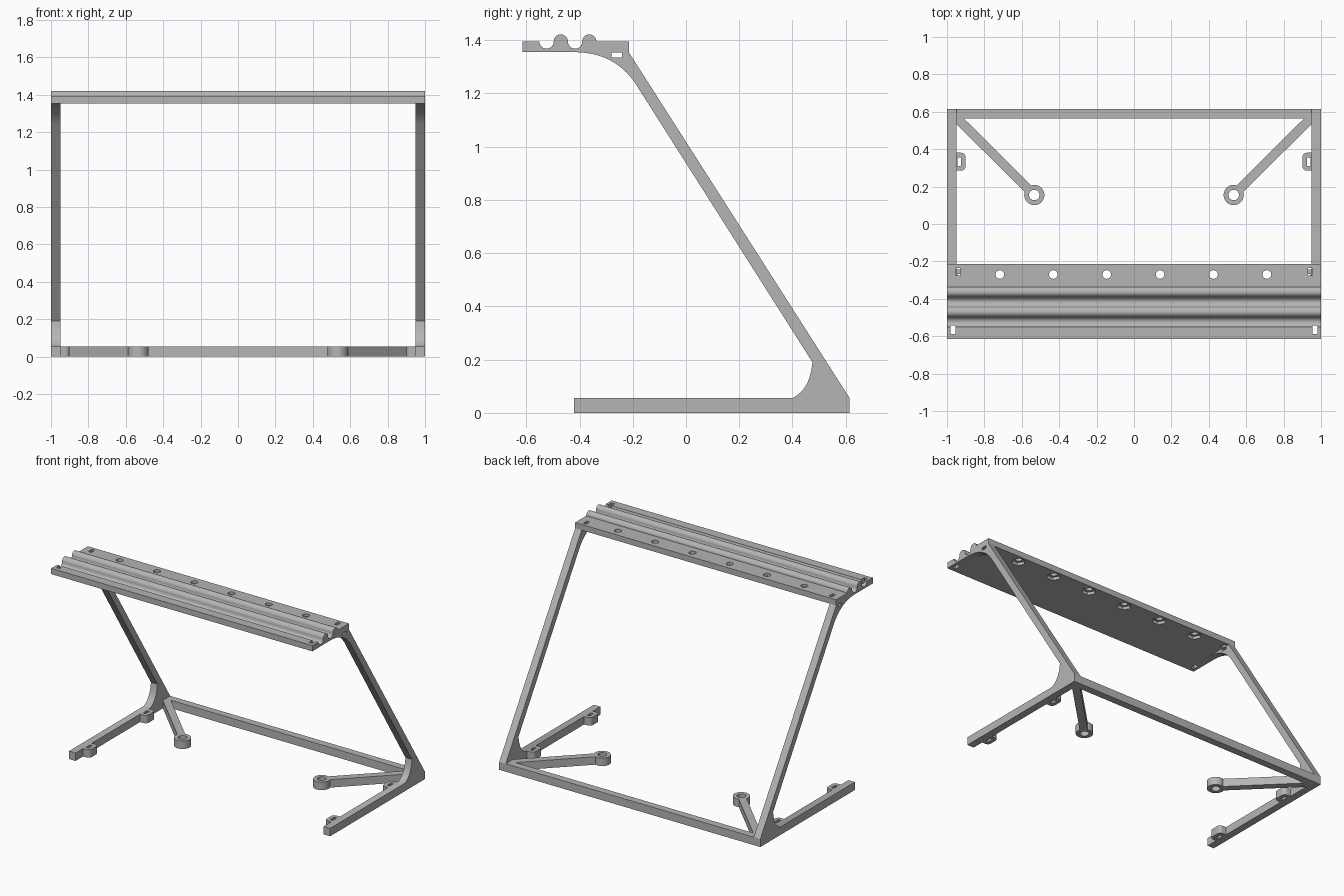
import bpy, bmesh
from math import sin, cos, radians, asin, degrees

if "Cube" in bpy.data.objects:
    bpy.data.objects.remove(bpy.data.objects["Cube"])

grey = bpy.data.materials.new("plain grey")
grey.use_nodes = True
grey.diffuse_color = (0.46, 0.46, 0.46, 1)
grey.node_tree.nodes["Principled BSDF"].inputs["Base Color"].default_value = (0.46, 0.46, 0.46, 1)

BAR = 0.055              # thickness of the floor bars
UNDER, TOP = 1.355, 1.395  # shelf underside and top


def prism(name, pts, axis, lo, hi):
    """Extrude a 2D outline: (y, z) along x, or (x, y) along z."""
    bm = bmesh.new()
    place = (lambda p: (lo, *p)) if axis == "x" else (lambda p: (*p, lo))
    face = bm.faces.new([bm.verts.new(place(p)) for p in pts])
    ext = bmesh.ops.extrude_face_region(bm, geom=[face])
    verts = [g for g in ext["geom"] if isinstance(g, bmesh.types.BMVert)]
    d = hi - lo
    bmesh.ops.translate(bm, verts=verts, vec=(d, 0, 0) if axis == "x" else (0, 0, d))
    bmesh.ops.recalc_face_normals(bm, faces=bm.faces)
    mesh = bpy.data.meshes.new(name)
    bm.to_mesh(mesh)
    bm.free()
    obj = bpy.data.objects.new(name, mesh)
    mesh.materials.append(grey)
    bpy.context.collection.objects.link(obj)
    return obj


def arc(cx, cy, r, a0, a1, n):
    angles = [radians(a0 + (a1 - a0) * i / n) for i in range(n + 1)]
    return [(cx + r * cos(a), cy + r * sin(a)) for a in angles]


def circle(cx, cy, r, n=32):
    return arc(cx, cy, r, 0, 360, n)[:-1]


def rect(a0, a1, b0, b1):
    return [(a0, b0), (a1, b0), (a1, b1), (a0, b1)]


def bezier(p, q, r, n=12):
    """Curve from p to r pulled towards q."""
    ts = [i / n for i in range(n + 1)]
    return [tuple((1 - t) ** 2 * a + 2 * t * (1 - t) * b + t * t * c
                  for a, b, c in zip(p, q, r)) for t in ts]


def cut(obj, cutters):
    bpy.context.view_layer.objects.active = obj
    for c in cutters:
        c.hide_render = True
        mod = obj.modifiers.new("cut", "BOOLEAN")
        mod.operation, mod.solver, mod.object = "DIFFERENCE", "EXACT", c
        bpy.ops.object.modifier_apply(modifier=mod.name)
        bpy.data.objects.remove(c)


def smooth(obj):
    bpy.ops.object.select_all(action="DESELECT")
    obj.select_set(True)
    bpy.context.view_layer.objects.active = obj
    bpy.ops.object.shade_smooth_by_angle(angle=radians(30))


# Shelf: plate with two ridges and two grooves
R = 0.0268
profile = [(-0.615, UNDER), (-0.215, UNDER), (-0.215, TOP)]
for i in range(4):
    centre = -0.363 - i * 2 * R
    end = 180 if i % 2 == 0 else -180
    wave = arc(centre, TOP, R, 0, end, 16)
    profile += wave if i == 0 else wave[1:]
profile.append((-0.615, TOP))
shelf = prism("shelf", profile, "x", -1, 1)

# Screw holes with hexagonal nut pockets, and corner slots
holes = []
for i in range(6):
    x = -0.717 + i * 0.2855
    holes.append(prism("hole", circle(x, -0.27, 0.023), "z", 1.3, 1.45))
    holes.append(prism("pocket", circle(x, -0.27, 0.045, 6), "z", 1.3, 1.375))
for s in (1, -1):
    holes.append(prism("slot", rect(s * 0.955, s * 0.98, -0.587, -0.543), "z", 1.3, 1.45))
    holes.append(prism("slot", rect(s * 0.93, s * 0.953, -0.276, -0.236), "z", 1.3, 1.45))
cut(shelf, holes)
smooth(shelf)

# Back floor bar
prism("back_bar", rect(-0.95, 0.95, 0.565, 0.615), "z", 0, BAR)

frame = [(-0.42, 0), (0.615, 0), (0.615, BAR), (-0.215, UNDER)]
frame += bezier((-0.42, UNDER), (-0.275, UNDER), (-0.195, 1.245))
frame += bezier((0.475, 0.19), (0.465, 0.085), (0.398, BAR))
frame += [(-0.42, BAR)]

for s, side in ((1, "left"), (-1, "right")):
    # Side frame: foot, sloping strut and curved gussets in one piece
    obj = prism(side + "_side_frame", frame, "x", s * 0.95, s)
    cut(obj, [prism("slot", rect(-0.28, -0.241, 1.335, 1.353), "x", s * 0.9, s * 1.1)])
    smooth(obj)

    # Diagonal arm ending in a mounting ring
    cx, cy, r, half = 0.533, 0.155, 0.054, 0.025
    a = degrees(asin(half / r))
    pts = [(0.95, 0.535), (0.95, 0.565), (0.91, 0.565)]
    pts += arc(cx, cy, r, 45 + a, 405 - a, 36)
    arm = prism(side + "_diagonal_arm", [(s * x, y) for x, y in pts], "z", 0, BAR)
    cut(arm, [prism("bore", circle(s * cx, cy, 0.028), "z", -0.1, 0.2)])
    smooth(arm)

    # Slotted lugs on the inside of the foot
    for y, place in ((0.333, "rear"), (-0.29, "front")):
        pts = [(0.95, y - 0.048)]
        pts += arc(0.925, y - 0.023, 0.025, 270, 180, 6)
        pts += arc(0.925, y + 0.023, 0.025, 180, 90, 6)
        pts += [(0.95, y + 0.048)]
        lug = prism(side + "_" + place + "_lug", [(s * px, py) for px, py in pts], "z", 0, BAR)
        cut(lug, [prism("slot", rect(s * 0.925, s * 0.945, y - 0.022, y + 0.022), "z", -0.1, 0.2)])
        smooth(lug)
